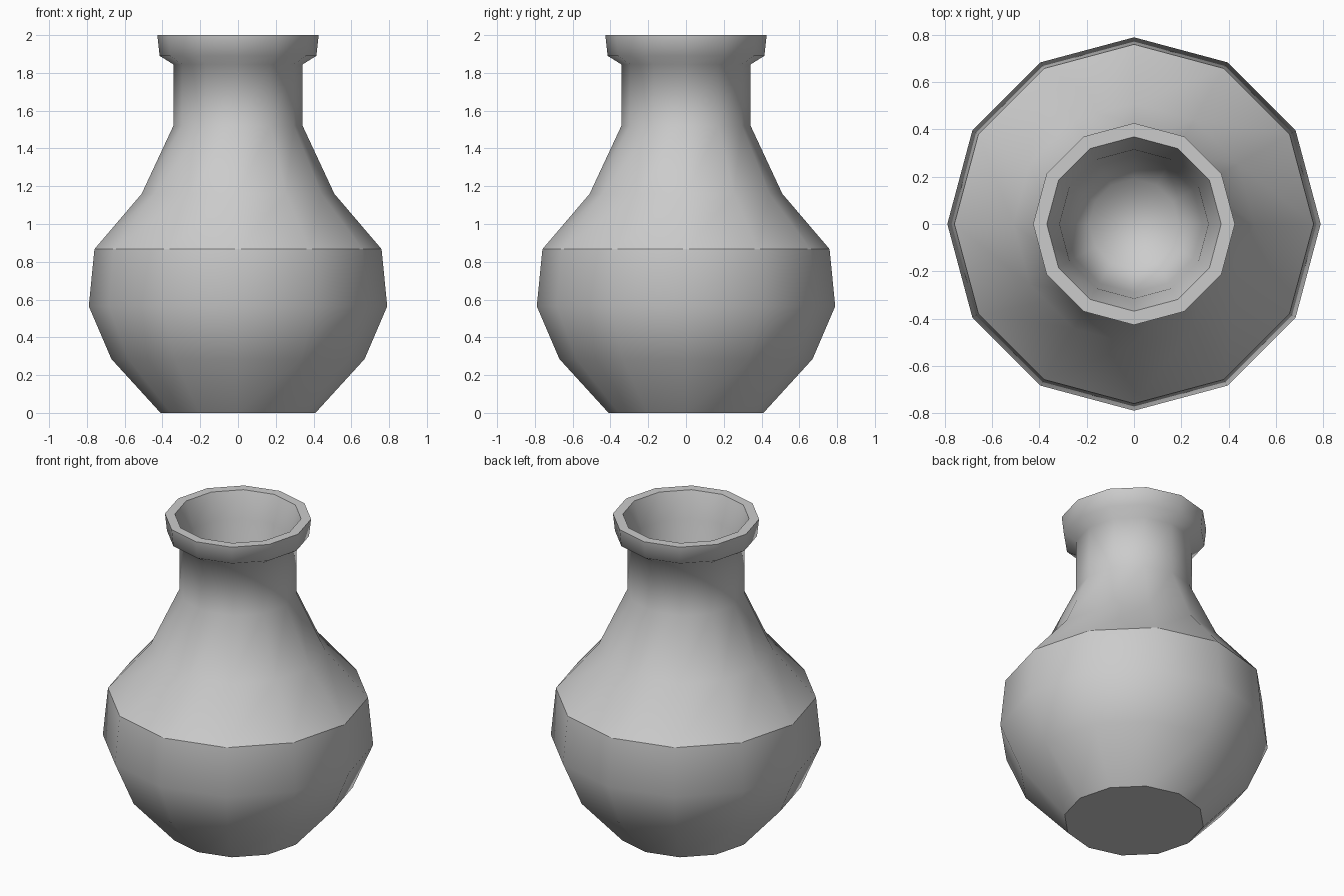
import bpy, bmesh, math

if "Cube" in bpy.data.objects:
    bpy.data.objects.remove(bpy.data.objects["Cube"])

SIDES = 12

# Profile from the foot, up the outside, over the lip and down inside the neck.
# Each entry: radius, height, whether the ring is a hard crease
PROFILE = [
    (0.41, 0.00, True),    # foot
    (0.67, 0.285, False),
    (0.79, 0.565, False),  # widest belly
    (0.76, 0.867, True),   # shoulder crease
    (0.51, 1.16, False),
    (0.342, 1.52, False),  # neck
    (0.342, 1.845, False),
    (0.415, 1.89, False),  # flared lip
    (0.427, 2.00, True),
    (0.369, 2.00, True),   # mouth
    (0.315, 1.84, False),  # inner neck
    (0.29, 1.52, False),
    (0.19, 1.28, False),   # inner floor
]


def ring(bm, radius, z):
    step = 2 * math.pi / SIDES
    return [bm.verts.new((radius * math.cos(i * step), radius * math.sin(i * step), z))
            for i in range(SIDES)]


bm = bmesh.new()
rings = [ring(bm, r, z) for r, z, _ in PROFILE]

# Walls between neighbouring rings
for low, high in zip(rings, rings[1:]):
    for i in range(SIDES):
        j = (i + 1) % SIDES
        bm.faces.new((low[i], low[j], high[j], high[i]))

# Flat underside and inner floor
bm.faces.new(rings[0][::-1])
bm.faces.new(rings[-1])

# Smooth shading, broken at the creased rings
for face in bm.faces:
    face.smooth = True
for verts, (_, _, crease) in zip(rings, PROFILE):
    if crease:
        for i in range(SIDES):
            bm.edges.get((verts[i], verts[(i + 1) % SIDES])).smooth = False

mesh = bpy.data.meshes.new("vase")
bm.to_mesh(mesh)
bm.free()
bpy.context.collection.objects.link(bpy.data.objects.new("vase", mesh))
